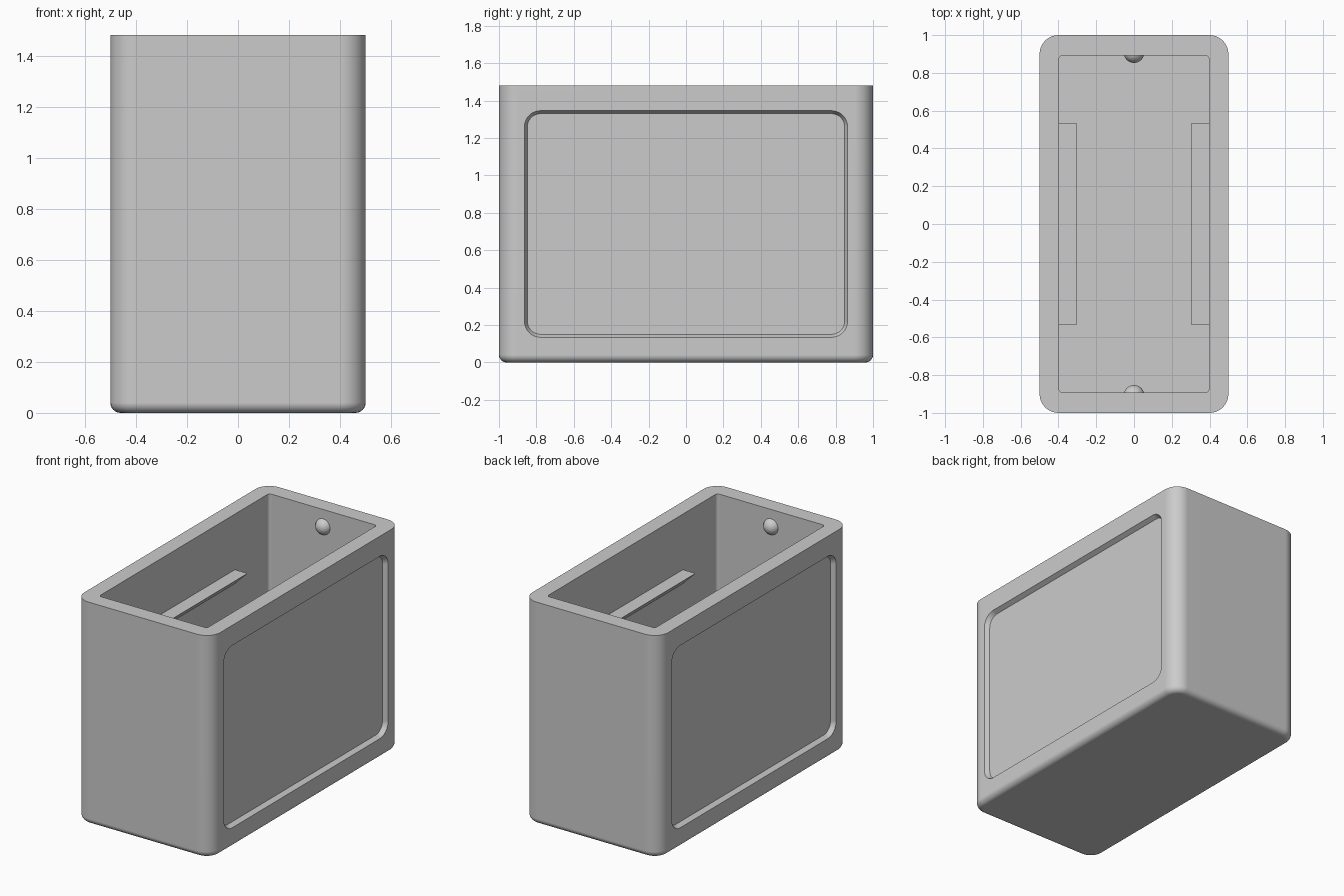
import bpy, bmesh
from math import radians, sin, cos, pi
from mathutils import Matrix, Vector

cube = bpy.data.objects.get("Cube")
if cube:
    bpy.data.objects.remove(cube, do_unlink=True)

HEIGHT, FLOOR = 1.48, 0.1
CAVITY_X, CAVITY_Y = 0.397, 0.893
FILLET = 0.04

grey = bpy.data.materials.new("plain grey")
grey.use_nodes = True
grey.diffuse_color = (0.6, 0.6, 0.6, 1)
grey.node_tree.nodes["Principled BSDF"].inputs["Base Color"].default_value = (0.6, 0.6, 0.6, 1)


def rounded_rect(half_x, half_y, radius, z, steps=8):
    """Points round a rectangle with rounded corners, at height z."""
    points = []
    for i, (sx, sy) in enumerate([(1, 1), (-1, 1), (-1, -1), (1, -1)]):
        for k in range(steps + 1):
            a = (i + k / steps) * pi / 2
            points.append((sx * (half_x - radius) + radius * cos(a),
                           sy * (half_y - radius) + radius * sin(a), z))
    return points


def loft(name, loops, matrix=Matrix()):
    """Skin a stack of loops into a closed solid."""
    bm = bmesh.new()
    rings = [[bm.verts.new(matrix @ Vector(p)) for p in loop] for loop in loops]
    n = len(rings[0])
    for low, high in zip(rings, rings[1:]):
        for i in range(n):
            j = (i + 1) % n
            bm.faces.new((low[i], low[j], high[j], high[i]))
    bm.faces.new(rings[0][::-1])
    bm.faces.new(rings[-1])
    bmesh.ops.recalc_face_normals(bm, faces=bm.faces)
    mesh = bpy.data.meshes.new(name)
    bm.to_mesh(mesh)
    bm.free()
    mesh.materials.append(grey)
    obj = bpy.data.objects.new(name, mesh)
    bpy.context.collection.objects.link(obj)
    return obj


def activate(obj):
    bpy.ops.object.select_all(action="DESELECT")
    obj.select_set(True)
    bpy.context.view_layer.objects.active = obj


# Open box: filleted base, rounded upright corners, hollow inside
loops = []
for k in range(7):
    a = k / 6 * pi / 2
    inset = FILLET * (1 - sin(a))
    loops.append(rounded_rect(0.5 - inset, 1 - inset, 0.1 - inset, FILLET * (1 - cos(a))))
loops.append(rounded_rect(0.5, 1, 0.1, HEIGHT))
loops.append(rounded_rect(CAVITY_X, CAVITY_Y, 0.02, HEIGHT))
loops.append(rounded_rect(CAVITY_X, CAVITY_Y, 0.02, FLOOR))
box = loft("open_box", loops)

# Shallow recessed panel with sloping edges in each long side
for side in (1, -1):
    basis = Matrix(((0, 0, side, 0), (1, 0, 0, 0), (0, 1, 0, 0.74), (0, 0, 0, 1)))
    cutter = loft("panel_cutter", [rounded_rect(0.848, 0.59, 0.07, 0.47),
                                   rounded_rect(0.864, 0.606, 0.086, 0.5),
                                   rounded_rect(0.864, 0.606, 0.086, 0.55)], basis)
    cutter.hide_render = True
    cut = box.modifiers.new("panel", "BOOLEAN")
    cut.object = cutter
    cut.solver = "EXACT"
    activate(box)
    bpy.ops.object.modifier_apply(modifier=cut.name)
    bpy.data.objects.remove(cutter, do_unlink=True)

activate(box)
bpy.ops.object.shade_smooth_by_angle(angle=radians(30))
weighted = box.modifiers.new("flat_panels", "WEIGHTED_NORMAL")
weighted.keep_sharp = True

# Ledges inside the long walls: flat on top, sloping underneath
for side, label in ((1, "left"), (-1, "right")):
    profile = [(0.405, 1.11), (0.304, 1.11), (0.405, 1.01)]
    loft(label + "_ledge", [[(side * x, y, z) for x, z in profile] for y in (-0.535, 0.535)])

# Round catches inside the end walls
for side, label in ((1, "back"), (-1, "front")):
    bpy.ops.mesh.primitive_uv_sphere_add(segments=32, ring_count=16, radius=0.055,
                                         location=(0, side * 0.908, 1.365))
    catch = bpy.context.object
    catch.name = label + "_catch"
    catch.data.materials.append(grey)
    bpy.ops.object.shade_smooth()
